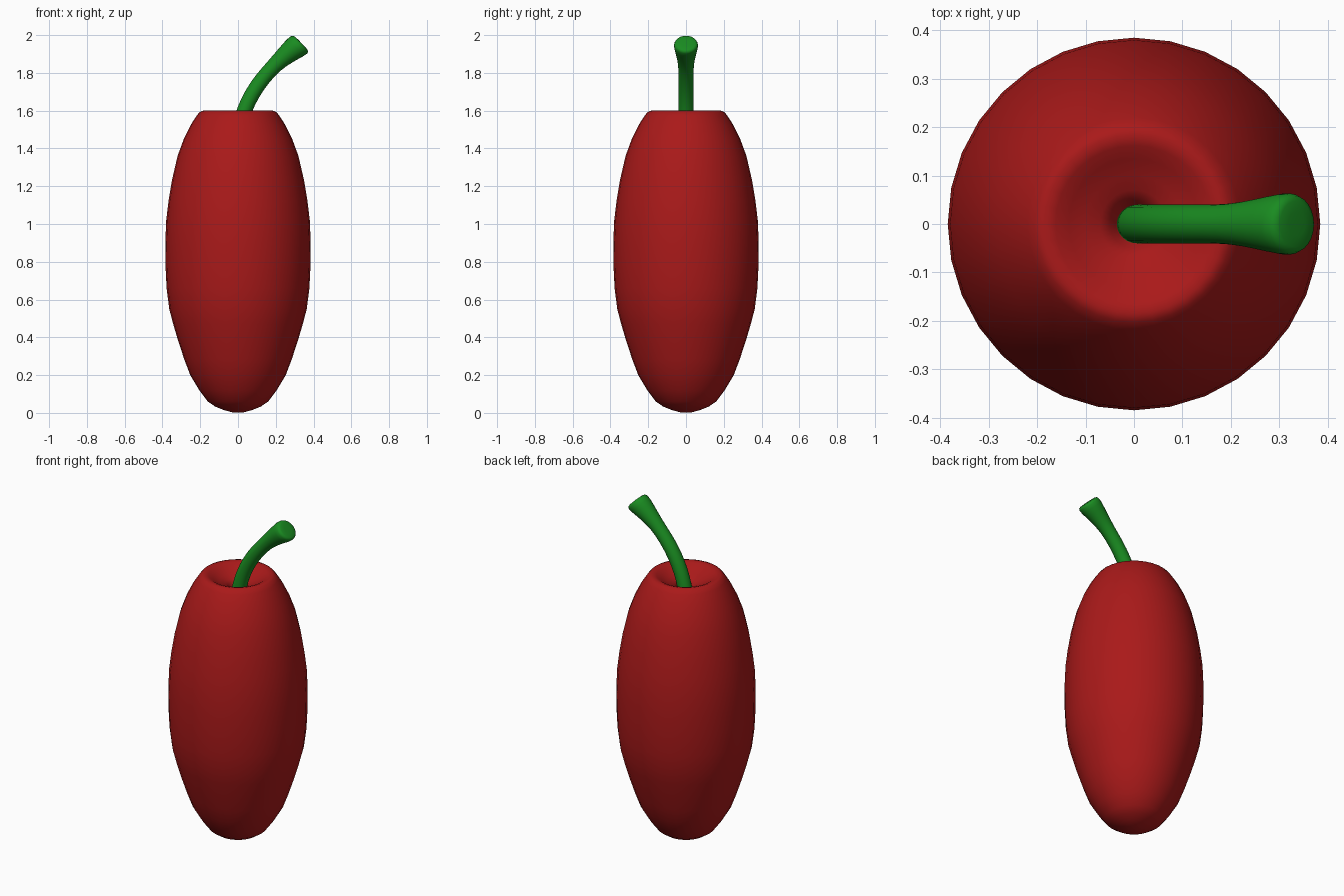
import bpy
from math import sin, cos, pi
from mathutils import Vector

if "Cube" in bpy.data.objects:
    bpy.data.objects.remove(bpy.data.objects["Cube"])


def material(name, color):
    m = bpy.data.materials.new(name)
    m.diffuse_color = color
    m.use_nodes = True
    m.node_tree.nodes["Principled BSDF"].inputs["Base Color"].default_value = m.diffuse_color
    return m


def loft(name, rings, sides, mat):
    """Skin circles in planes containing y: (x, z, radius, tilt about y)."""
    verts, faces = [], []
    for x, z, r, tilt in rings:
        for i in range(sides):
            a = 2 * pi * i / sides
            verts.append((x + r * cos(a) * cos(tilt), r * sin(a),
                          z - r * cos(a) * sin(tilt)))
    for k in range(len(rings) - 1):
        for i in range(sides):
            j = (i + 1) % sides
            faces.append((k * sides + i, k * sides + j,
                          (k + 1) * sides + j, (k + 1) * sides + i))
    # close both ends with a fan
    for k, flip in ((0, True), (len(rings) - 1, False)):
        c = len(verts)
        verts.append((rings[k][0], 0, rings[k][1]))
        for i in range(sides):
            f = (k * sides + i, k * sides + (i + 1) % sides, c)
            faces.append(f[::-1] if flip else f)
    me = bpy.data.meshes.new(name)
    me.from_pydata(verts, [], faces)
    me.materials.append(mat)
    me.polygons.foreach_set("use_smooth", [True] * len(me.polygons))
    ob = bpy.data.objects.new(name, me)
    bpy.context.collection.objects.link(ob)
    return ob


red = material("red_skin", (0.40, 0.01, 0.01, 1))
green = material("green_stem", (0.01, 0.26, 0.015, 1))

# pepper body: lathe profile (radius, z) from the base up and into the top dimple
profile = [(0.03, 0.003), (0.075, 0.015), (0.12, 0.033), (0.16, 0.06), (0.205, 0.12),
           (0.253, 0.20), (0.285, 0.285), (0.318, 0.385), (0.343, 0.47), (0.364, 0.55),
           (0.378, 0.66), (0.384, 0.78), (0.385, 0.90), (0.38, 1.02), (0.368, 1.12),
           (0.35, 1.23), (0.32, 1.36), (0.287, 1.45), (0.25, 1.525), (0.22, 1.572),
           (0.203, 1.593), (0.185, 1.60), (0.162, 1.593), (0.135, 1.575), (0.10, 1.556),
           (0.07, 1.543), (0.05, 1.528), (0.038, 1.50), (0.02, 1.48)]
loft("pepper_body", [(0, z, r, 0) for r, z in profile], 32, red)

# stem: Bezier arc with a flared, rounded end
p = [Vector(v) for v in ((0.0, 1.47), (0.03, 1.66), (0.13, 1.81), (0.335, 1.957))]
stations = [(i / 12, 0.04) for i in range(9)]
stations += [(0.74, 0.042), (0.80, 0.046), (0.86, 0.052), (0.91, 0.058),
             (0.95, 0.0625), (0.98, 0.063), (0.995, 0.058), (1.0, 0.048), (1.002, 0.025)]
rings = []
for t, r in stations:
    s = 1 - t
    c = p[0] * s**3 + 3 * p[1] * s * s * t + 3 * p[2] * s * t * t + p[3] * t**3
    d = (p[1] - p[0]) * s * s + 2 * (p[2] - p[1]) * s * t + (p[3] - p[2]) * t * t
    rings.append((c.x, c.y, r, Vector((0, 1)).angle(d) * (1 - 0.15 * t**4)))
loft("stem", rings, 24, green)
